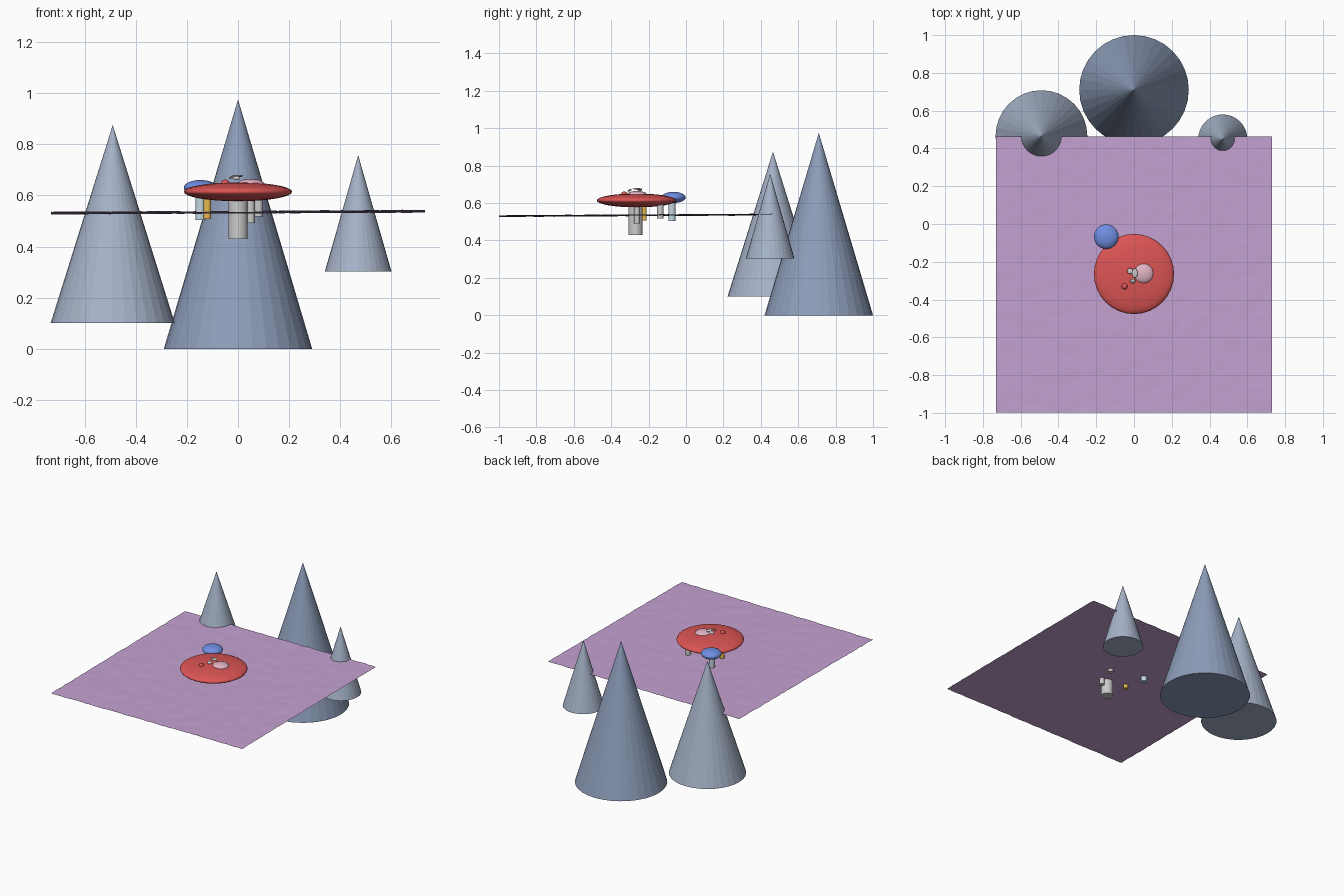
import bpy, bmesh, random
from mathutils import Matrix, Vector

if "Cube" in bpy.data.objects:
    bpy.data.objects.remove(bpy.data.objects["Cube"])

random.seed(4)


def material(name, rgb):
    m = bpy.data.materials.new(name)
    m.diffuse_color = (*rgb, 1)
    m.use_nodes = True
    m.node_tree.nodes["Principled BSDF"].inputs["Base Color"].default_value = m.diffuse_color
    return m


ROCK = material("rock", (0.27, 0.34, 0.49))
PALE_ROCK = material("pale_rock", (0.38, 0.45, 0.58))
LILAC = material("lilac", (0.56, 0.36, 0.64))
RED = material("red", (0.72, 0.09, 0.09))
BLUE = material("blue", (0.16, 0.27, 0.75))
PINK = material("pink", (0.75, 0.45, 0.56))
YELLOW = material("yellow", (0.80, 0.48, 0.08))
ICE = material("ice", (0.55, 0.68, 0.76))


def finish(name, bm, mat, smooth=False):
    mesh = bpy.data.meshes.new(name)
    bm.to_mesh(mesh)
    bm.free()
    for p in mesh.polygons:
        p.use_smooth = smooth
    if mat:
        mesh.materials.append(mat)
    ob = bpy.data.objects.new(name, mesh)
    bpy.context.collection.objects.link(ob)
    return ob


def tapered(name, x, y, z0, z1, r0, r1, mat=None):
    bm = bmesh.new()
    bmesh.ops.create_cone(bm, cap_ends=True, segments=32, radius1=r0, radius2=r1,
                          depth=z1 - z0,
                          matrix=Matrix.Translation((x, y, (z0 + z1) / 2)))
    return finish(name, bm, mat)


def blob(name, loc, radii, mat=None, tilt=None):
    bm = bmesh.new()
    rot = Vector((0, 0, 1)).rotation_difference(Vector(tilt or (0, 0, 1)))
    mtx = (Matrix.Translation(loc) @ rot.to_matrix().to_4x4()
           @ Matrix.Diagonal((*radii, 1)))
    bmesh.ops.create_uvsphere(bm, u_segments=32, v_segments=16, radius=1, matrix=mtx)
    return finish(name, bm, mat, True)


# Mountains
tapered("middle_mountain", 0, 0.71, 0, 0.975, 0.29, 0, ROCK)
tapered("left_mountain", -0.49, 0.465, 0.10, 0.875, 0.243, 0, PALE_ROCK)
tapered("right_mountain", 0.47, 0.45, 0.303, 0.757, 0.13, 0, PALE_ROCK)

# Slightly tilted, faintly bumpy ground sheet
bm = bmesh.new()
bmesh.ops.create_grid(bm, x_segments=50, y_segments=50, size=0.7315,
                      matrix=Matrix.Translation((0, -0.267, 0)))
for v in bm.verts:
    v.co.z = 0.536 + 0.005 * v.co.x + 0.006 * v.co.y + random.uniform(-0.002, 0.002)
finish("ground_sheet", bm, LILAC, True)

# Mushroom stems
for name, x, y, z0, r, mat in (
        ("red_mushroom_stem", 0, -0.27, 0.43, 0.038, None),
        ("blue_mushroom_stem", -0.147, -0.075, 0.503, 0.019, ICE),
        ("yellow_stem", -0.12, -0.225, 0.507, 0.015, YELLOW),
        ("pink_mushroom_stem", 0.05, -0.262, 0.492, 0.016, None),
        ("back_stem", 0.08, -0.138, 0.518, 0.017, None)):
    tapered(name, x, y, z0, 0.615, r, r, mat)

# Mushroom caps
blob("red_mushroom_cap", (0, -0.265, 0.614), (0.212, 0.212, 0.037), RED)
blob("blue_mushroom_cap", (-0.147, -0.067, 0.63), (0.065, 0.065, 0.03), BLUE)
blob("pink_mushroom_cap", (0.05, -0.262, 0.643), (0.053, 0.053, 0.022), PINK)
blob("small_red_cap", (-0.05, -0.33, 0.648), (0.016, 0.016, 0.014), RED)

# Pale spots above the large cap
blob("spot_left", (-0.022, -0.249, 0.672), (0.015, 0.015, 0.005), None, (-0.35, 0.1, 1))
blob("spot_middle", (0.004, -0.26, 0.676), (0.015, 0.025, 0.004))
blob("spot_front", (-0.006, -0.302, 0.668), (0.015, 0.013, 0.005), None, (0, -0.5, 1))
